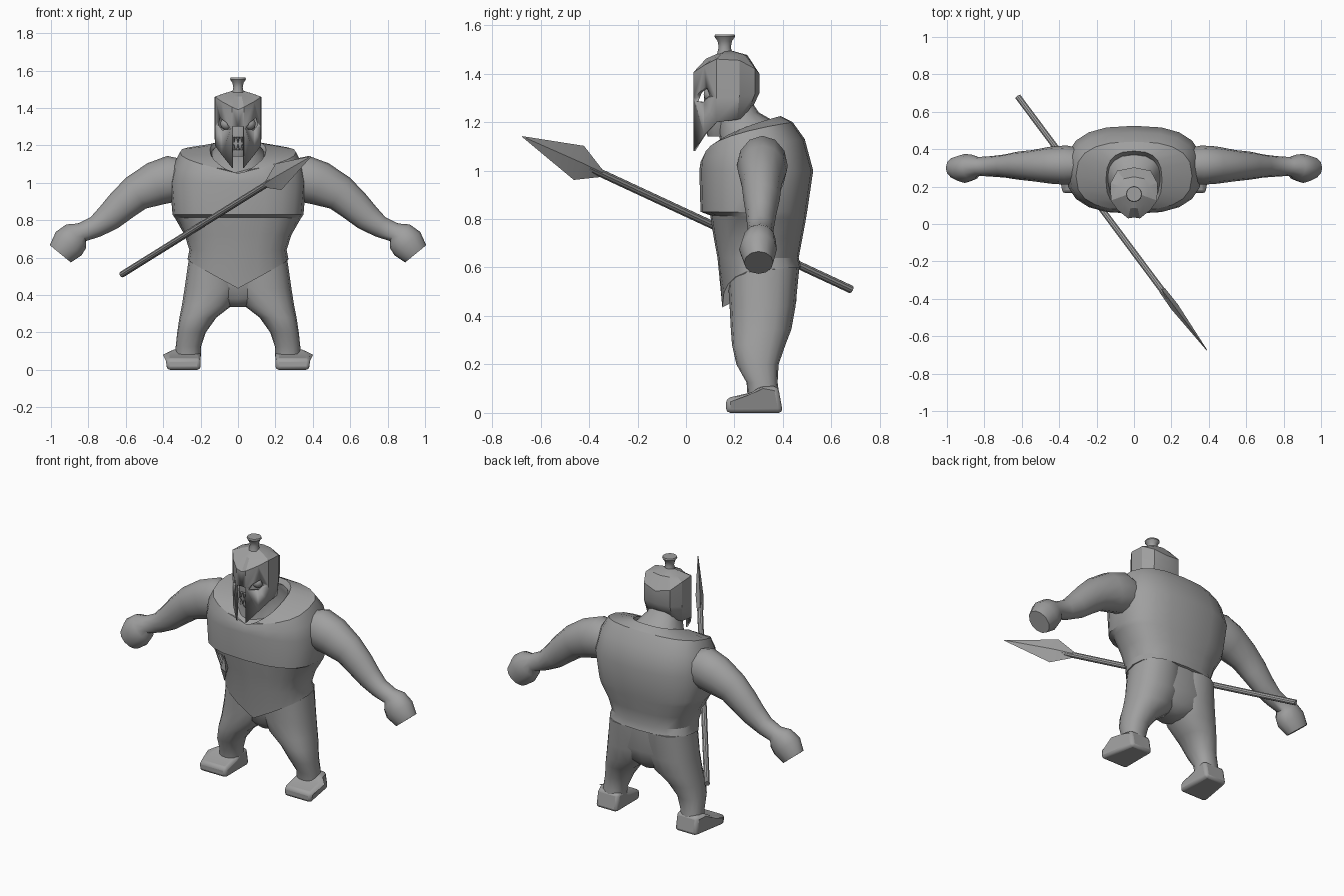
import bpy, bmesh, math
from mathutils import Vector

if "Cube" in bpy.data.objects:
    bpy.data.objects.remove(bpy.data.objects["Cube"])

grey = bpy.data.materials.new("plain grey")
grey.diffuse_color = (0.35, 0.35, 0.35, 1)
grey.use_nodes = True
grey.node_tree.nodes["Principled BSDF"].inputs["Base Color"].default_value = grey.diffuse_color


def finish(name, bm, angle=35):
    bmesh.ops.recalc_face_normals(bm, faces=bm.faces)
    me = bpy.data.meshes.new(name)
    bm.to_mesh(me)
    bm.free()
    ob = bpy.data.objects.new(name, me)
    bpy.context.collection.objects.link(ob)
    me.materials.append(grey)
    bpy.ops.object.select_all(action='DESELECT')
    bpy.context.view_layer.objects.active = ob
    ob.select_set(True)
    bpy.ops.object.shade_smooth_by_angle(angle=math.radians(angle))
    return ob


def loft(name, rings, angle=35):
    """Skin closed rings of equal length and cap both ends."""
    bm = bmesh.new()
    vs = [[bm.verts.new(p) for p in r] for r in rings]
    n = len(vs[0])
    for a, b in zip(vs, vs[1:]):
        for i in range(n):
            j = (i + 1) % n
            bm.faces.new((a[i], a[j], b[j], b[i]))
    bm.faces.new(vs[0][::-1])
    bm.faces.new(vs[-1])
    return finish(name, bm, angle)


def oval(n, power):
    """Unit superellipse, first point at the front (-y)."""
    pts = []
    for i in range(n):
        t = 2 * math.pi * i / n
        s, c = math.sin(t), -math.cos(t)
        pts.append((math.copysign(abs(s) ** (2 / power), s),
                    math.copysign(abs(c) ** (2 / power), c)))
    return pts


def level(x0, x1, y0, y1, zf, zb=None, n=16, power=2.3, bend=1.0):
    """Oval ring between x and y limits, its height running from front to back."""
    zb = zf if zb is None else zb
    return [Vector(((x0 + x1) / 2 + (x1 - x0) / 2 * u,
                    (y0 + y1) / 2 + (y1 - y0) / 2 * v,
                    zf + (zb - zf) * ((v + 1) / 2) ** bend)) for u, v in oval(n, power)]


# Armour: hem, waist, overhanging chest, shoulders and neckline
armour = [  # half width, front y, back y, front z, back z, bend
    (.27, .15, .475, .58, .60, 1), (.26, .13, .465, .64, .64, 1),
    (.285, .115, .48, .72, .72, 1), (.335, .10, .495, .815, .80, 1),
    (.35, .06, .50, .83, .83, 1), (.365, .055, .525, 1.00, 1.00, 1),
    (.345, .06, .49, 1.035, 1.13, .6), (.31, .075, .44, 1.05, 1.20, .4),
    (.15, .08, .39, 1.04, 1.225, .45), (.135, .09, .37, 1.0, 1.19, .45)]
rings = [level(-w, w, f, b, zf, zb, 20, 2.6, bend) for w, f, b, zf, zb, bend in armour]
for p in rings[0]:
    if p.y < .3:
        p.z -= .145 * max(0, 1 - abs(p.x) / .27)   # pointed front hem
loft("armour", rings, 28)

# Neck
loft("neck", [level(-.17, .17, .12, .38, 1.03, 1.12), level(-.14, .14, .14, .37, 1.13, 1.2),
              level(-.1, .1, .12, .30, 1.20, 1.24), level(-.09, .09, .09, .26, 1.3)])

# Pelvis
loft("pelvis", [level(-.05, .05, .25, .39, .335), level(-.2, .2, .21, .43, .38),
                level(-.27, .27, .19, .455, .46), level(-.255, .255, .17, .46, .62)], 60)

ARM = [  # x, z, radius across, half depth, centre y
    (.27, 1.02, .10, .09, .31), (.36, 1.02, .125, .105, .315), (.44, .995, .118, .10, .315),
    (.545, .945, .098, .083, .312), (.62, .88, .087, .075, .312), (.69, .815, .075, .062, .310),
    (.76, .765, .058, .055, .308), (.835, .735, .052, .05, .308), (.865, .715, .082, .068, .302),
    (.905, .675, .093, .078, .297), (.95, .62, .073, .06, .30)]
LEG = [  # inner x, outer x, front y, back y, z
    (-.02, .262, .17, .468, .60), (-.02, .285, .18, .452, .44), (.03, .30, .185, .435, .345),
    (.115, .313, .19, .41, .28), (.172, .325, .208, .382, .20), (.197, .333, .25, .378, .125),
    (.2, .335, .255, .388, .05)]
FOOT = [(.165, 0), (.165, .06), (.27, .085), (.31, .11), (.38, .11), (.4, 0)]

for side, s in (("left", 1), ("right", -1)):
    # Arm with fist
    rings = []
    for i, (x, z, r, d, y) in enumerate(ARM):
        a, b = ARM[max(i - 1, 0)], ARM[min(i + 1, len(ARM) - 1)]
        t = Vector((b[0] - a[0], 0, b[1] - a[1])).normalized()
        up = Vector((-t.z, 0, t.x))
        ring = []
        for k in range(12):
            q = 2 * math.pi * k / 12
            p = Vector((x, y, z)) + up * r * math.cos(q) + Vector((0, d * math.sin(q), 0))
            ring.append(Vector((p.x * s, p.y, p.z)))
        rings.append(ring)
    loft(side + "_arm", rings, 50)
    # Leg
    loft(side + "_leg", [[Vector((p.x * s, p.y, p.z)) for p in level(a, b, f, k, z)]
                         for a, b, f, k, z in LEG], 60)
    # Foot: side profile, wider at the toes
    foot = loft(side + "_foot", [[Vector((s * .2, y, z)) for y, z in FOOT],
                                 [Vector((s * (.385 if y < .3 else .345), y, z)) for y, z in FOOT]])
    bev = foot.modifiers.new("soft edges", 'BEVEL')
    bev.width, bev.segments, bev.limit_method = .018, 2, 'ANGLE'

# Helmet: half outline columns mirrored, with an open slot below the brow
COLS = [  # x, y, bottom z, rim z
    (0, .035, 1.30, 1.39), (.032, .03, 1.08, 1.405), (.088, .075, 1.15, 1.435),
    (.124, .125, 1.20, 1.46), (.125, .22, 1.21, 1.455), (.09, .285, 1.22, 1.42),
    (0, .303, 1.22, 1.40)]
bm = bmesh.new()
for s in (1, -1):
    grid = []
    for x, y, zb, zr in COLS:
        back = max(0, (y - .2) / .1)
        low = (x * (1 - .15 * back), y - .045 * back, zb)
        col = [low, (x, y, 1.30 + .02 * back), (x, y, zr),
               (x * .62, .17 + (y - .17) * .62, 1.477 if y > .1 else 1.462), (0, .17, 1.5)]
        grid.append([bm.verts.new((p[0] * s, p[1], p[2])) for p in col])
    for i, (a, b) in enumerate(zip(grid, grid[1:])):
        for k in range(1 if i == 0 else 0, 3):
            bm.faces.new((a[k], b[k], b[k + 1], a[k + 1]))
        bm.faces.new((a[3], b[3], a[4]))
bmesh.ops.remove_doubles(bm, verts=bm.verts, dist=.0005)
bmesh.ops.delete(bm, geom=[v for v in bm.verts if not v.link_faces], context='VERTS')
helmet = finish("helmet", bm, 25)
sol = helmet.modifiers.new("thickness", 'SOLIDIFY')
sol.thickness, sol.offset = .01, -1

# Eye openings cut through the helmet, with eyeballs behind
for s in (1, -1):
    shape = [(.042, 1.285), (.085, 1.283), (.105, 1.31), (.095, 1.345), (.06, 1.32)]
    cutter = loft("eye_cutter", [[Vector((s * x, y, z)) for x, z in shape] for y in (-.02, .115)])
    cutter.hide_render = True
    cutter.hide_set(True)
    cut = helmet.modifiers.new("eye opening", 'BOOLEAN')
    cut.operation, cut.object, cut.solver = 'DIFFERENCE', cutter, 'EXACT'
    bm = bmesh.new()
    bmesh.ops.create_uvsphere(bm, u_segments=12, v_segments=8, radius=.032)
    bmesh.ops.translate(bm, verts=bm.verts, vec=(s * .062, .105, 1.315))
    finish("eye", bm, 60)

# Head inside the helmet
loft("head", [level(-.045, .045, .09, .19, 1.14), level(-.075, .075, .07, .22, 1.2),
              level(-.085, .085, .075, .25, 1.3), level(-.08, .08, .08, .24, 1.4)], 60)

# Teeth, two rows facing each other
bm = bmesh.new()
for z, d in ((1.245, -1), (1.175, 1)):
    for x in (-.022, 0, .022):
        base = [bm.verts.new((x + u, .062 + v, z)) for u, v in ((-.01, 0), (0, -.012), (.01, 0), (0, .02))]
        tip = bm.verts.new((x, .06, z + d * .035))
        for i in range(4):
            bm.faces.new((base[i], base[(i + 1) % 4], tip))
        bm.faces.new(base)
finish("teeth", bm, 20)

# Crest holder on top
loft("crest_holder", [level(-r, r, .16 - r, .16 + r, z, n=12, power=2)
                      for r, z in ((.032, 1.48), (.025, 1.51), (.03, 1.535), (.043, 1.553), (.04, 1.562))])

# Spear: round shaft and flat diamond blade
tip, butt = Vector((.39, -.675, 1.14)), Vector((-.62, .68, .51))
d = (butt - tip).normalized()
wide = (Vector((0, 0, 1)) - d * d.z).normalized()
thin = d.cross(wide)


def section(dist, w, t, n):
    c = tip + d * dist
    return [c + wide * w * math.cos(2 * math.pi * k / n) + thin * t * math.sin(2 * math.pi * k / n)
            for k in range(n)]


total = (butt - tip).length
loft("spear_shaft", [section(.36, .017, .017, 10), section(total, .017, .017, 10)])
loft("spear_blade", [section(0, .002, .002, 4), section(.31, .075, .022, 4),
                     section(.43, .018, .018, 4)], 15)
